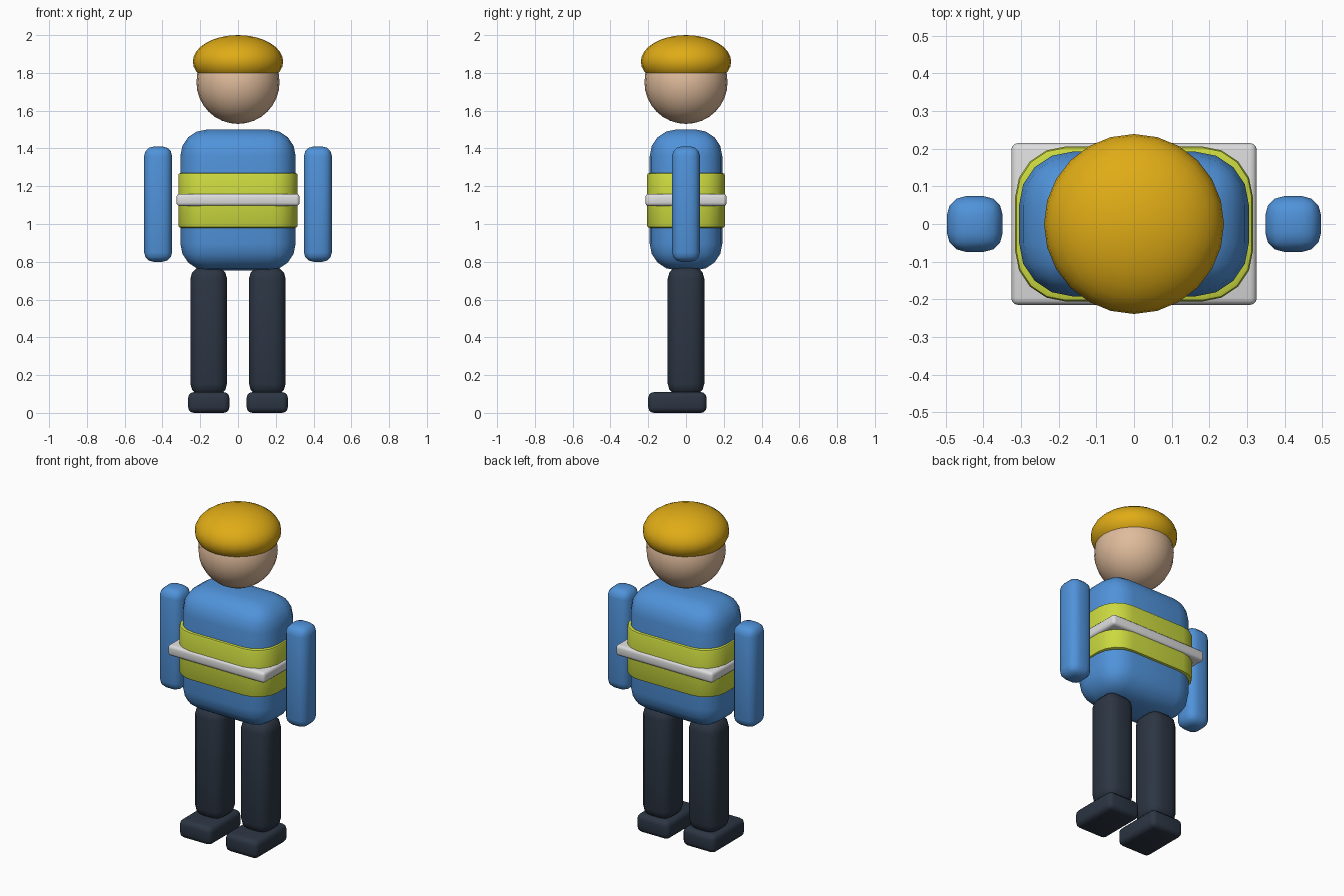
import bpy
import math

cube = bpy.data.objects.get("Cube")
if cube:
    bpy.data.objects.remove(cube, do_unlink=True)


def material(name, rgb):
    mat = bpy.data.materials.new(name)
    mat.use_nodes = True
    color = (*rgb, 1.0)
    mat.diffuse_color = color
    mat.node_tree.nodes["Principled BSDF"].inputs["Base Color"].default_value = color
    return mat


BLUE = material("jacket blue", (0.08, 0.29, 0.70))
LIME = material("vest lime", (0.60, 0.70, 0.05))
SILVER = material("belt silver", (0.72, 0.72, 0.72))
NAVY = material("trouser navy", (0.025, 0.036, 0.056))
SKIN = material("skin", (0.74, 0.50, 0.33))
GOLD = material("cap gold", (0.74, 0.41, 0.008))


def finish(obj, name, mat, angle):
    obj.name = name
    obj.data.materials.append(mat)
    bpy.ops.object.shade_smooth_by_angle(angle=math.radians(angle))
    return obj


def rounded_box(name, mat, low, high, radius, segments=3):
    """Box between two corners with every edge rounded."""
    center = [(a + b) / 2 for a, b in zip(low, high)]
    bpy.ops.mesh.primitive_cube_add(size=1, location=center)
    obj = bpy.context.object
    obj.scale = [b - a for a, b in zip(low, high)]
    bpy.ops.object.transform_apply(location=False, rotation=False, scale=True)
    bevel = obj.modifiers.new("rounding", "BEVEL")
    bevel.width = radius
    bevel.segments = segments
    bpy.ops.object.modifier_apply(modifier=bevel.name)
    return finish(obj, name, mat, 40)


def ball(name, mat, z, radius, height):
    bpy.ops.mesh.primitive_uv_sphere_add(segments=24, ring_count=16, radius=1, location=(0, 0, z))
    obj = bpy.context.object
    obj.scale = (radius, radius, height)
    bpy.ops.object.transform_apply(location=False, rotation=False, scale=True)
    return finish(obj, name, mat, 40)


def vest_band(name, mat, half_x, half_y, z0, z1, radius):
    """Upright band with rounded corners in plan and softened rims."""
    bpy.ops.mesh.primitive_cube_add(size=1, location=(0, 0, (z0 + z1) / 2))
    obj = bpy.context.object
    obj.scale = (2 * half_x, 2 * half_y, z1 - z0)
    bpy.ops.object.transform_apply(location=False, rotation=False, scale=True)
    # Only the upright edges take the large rounding
    weights = obj.data.attributes.new("bevel_weight_edge", "FLOAT", "EDGE")
    for edge in obj.data.edges:
        a, b = (obj.data.vertices[i].co for i in edge.vertices)
        weights.data[edge.index].value = 1.0 if abs(a.z - b.z) > 0.01 else 0.0
    corners = obj.modifiers.new("corners", "BEVEL")
    corners.limit_method = "WEIGHT"
    corners.width = radius
    corners.segments = 4
    rims = obj.modifiers.new("rims", "BEVEL")
    rims.limit_method = "ANGLE"
    rims.angle_limit = math.radians(60)
    rims.width = 0.012
    rims.segments = 2
    for mod in (corners, rims):
        bpy.ops.object.modifier_apply(modifier=mod.name)
    return finish(obj, name, mat, 40)


# Body, vest and belt
rounded_box("torso", BLUE, (-0.305, -0.192, 0.755), (0.305, 0.192, 1.5), 0.14, 4)
vest_band("vest_band", LIME, 0.316, 0.206, 0.98, 1.27, 0.135)
rounded_box("belt", SILVER, (-0.326, -0.215, 1.095), (0.326, 0.215, 1.16), 0.018)

# Head and cap
ball("head", SKIN, 1.75, 0.22, 0.22)
ball("cap", GOLD, 1.86, 0.239, 0.14)

# Limbs on each side
for side, sign in (("left", 1), ("right", -1)):
    def limb(part, mat, x, half_x, y, z, radius):
        rounded_box(f"{side}_{part}", mat, (sign * x - half_x, y[0], z[0]),
                    (sign * x + half_x, y[1], z[1]), radius)

    limb("arm", BLUE, 0.423, 0.074, (-0.074, 0.074), (0.8, 1.41), 0.05)
    limb("leg", NAVY, 0.155, 0.097, (-0.097, 0.097), (0.09, 0.775), 0.065)
    limb("shoe", NAVY, 0.155, 0.109, (-0.2, 0.109), (0.0, 0.11), 0.03)
